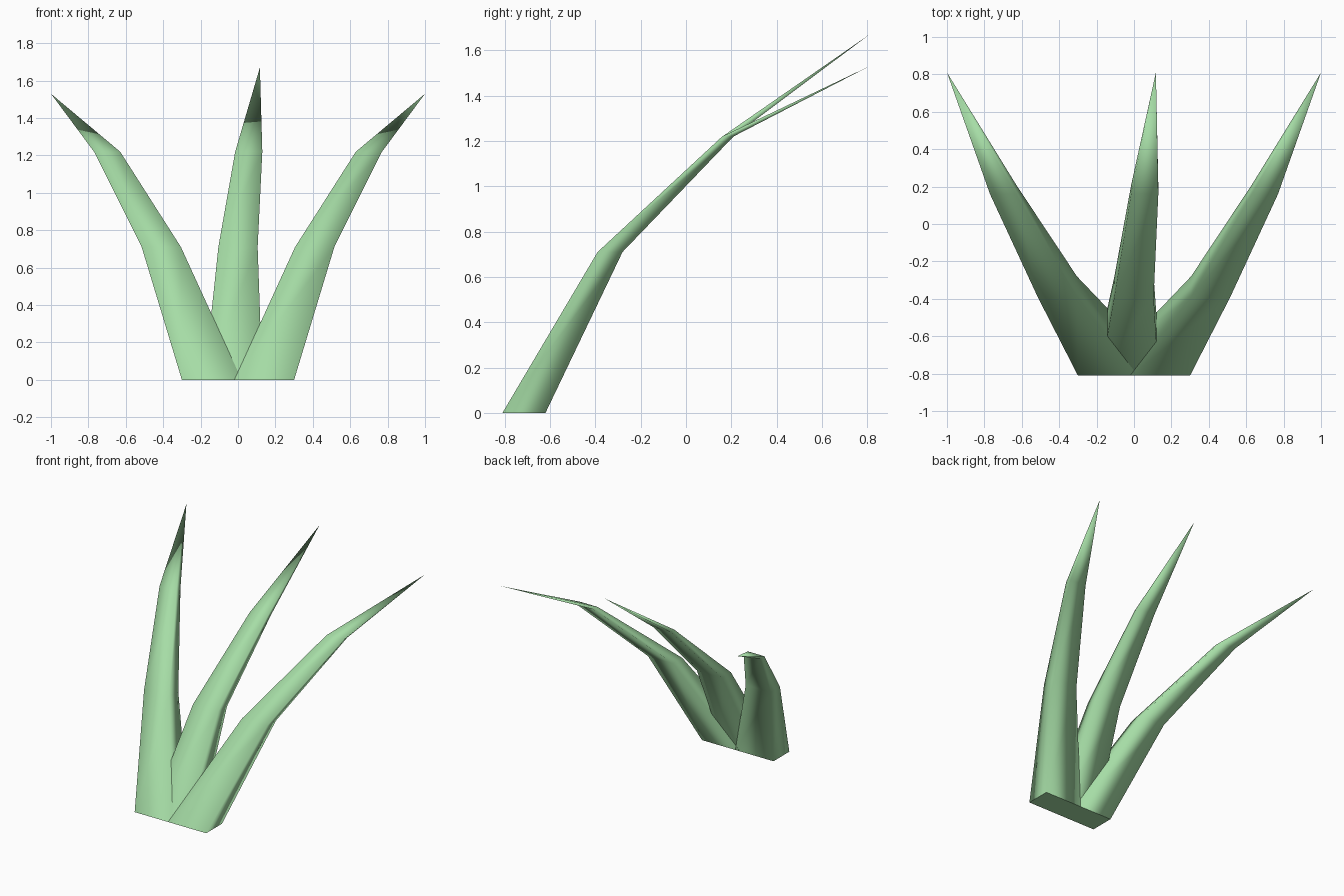
import bpy, bmesh

if "Cube" in bpy.data.objects:
    bpy.data.objects.remove(bpy.data.objects["Cube"])

mat = bpy.data.materials.new("leaf_green")
mat.diffuse_color = (0.38, 0.72, 0.38, 1)
mat.use_nodes = True
mat.node_tree.nodes["Principled BSDF"].inputs["Base Color"].default_value = mat.diffuse_color

# shared bend: height, front y, back y of each ring
BEND = [(0, -0.81, -0.62), (0.71, -0.39, -0.28), (1.22, 0.16, 0.21)]


def blade(name, spans, tip, inset=0.0):
    """Tapered four-sided blade: (x left, x right) per ring, closed in a point."""
    bm = bmesh.new()
    rings = []
    for (z, yf, yb), (x0, x1) in zip(BEND, spans):
        rings.append([bm.verts.new((x, y, z)) for x, y in
                      ((x0, yf + inset), (x1, yf + inset), (x1, yb - inset), (x0, yb - inset))])
    for a, b in zip(rings, rings[1:]):
        for i in range(4):
            j = (i + 1) % 4
            bm.faces.new((a[i], a[j], b[j], b[i]))
    top = bm.verts.new(tip)
    for i in range(4):
        bm.faces.new((rings[-1][i], rings[-1][(i + 1) % 4], top))
    for f in bm.faces:
        f.smooth = True
    base = bm.faces.new(rings[0][::-1])
    for e in base.edges:
        e.smooth = False
    bmesh.ops.recalc_face_normals(bm, faces=bm.faces)
    me = bpy.data.meshes.new(name)
    bm.to_mesh(me)
    bm.free()
    me.materials.append(mat)
    ob = bpy.data.objects.new(name, me)
    bpy.context.collection.objects.link(ob)


# outer blades, mirrored
for name, s in (("right_blade", 1), ("left_blade", -1)):
    spans = [sorted((s * a, s * b)) for a, b in ((-0.02, 0.30), (0.305, 0.515), (0.63, 0.77))]
    blade(name, spans, (s * 1.0, 0.81, 1.53))

# middle blade, leaning slightly to the right
blade("middle_blade", [(-0.18, 0.13), (-0.105, 0.105), (-0.015, 0.13)], (0.117, 0.81, 1.67), 0.001)
